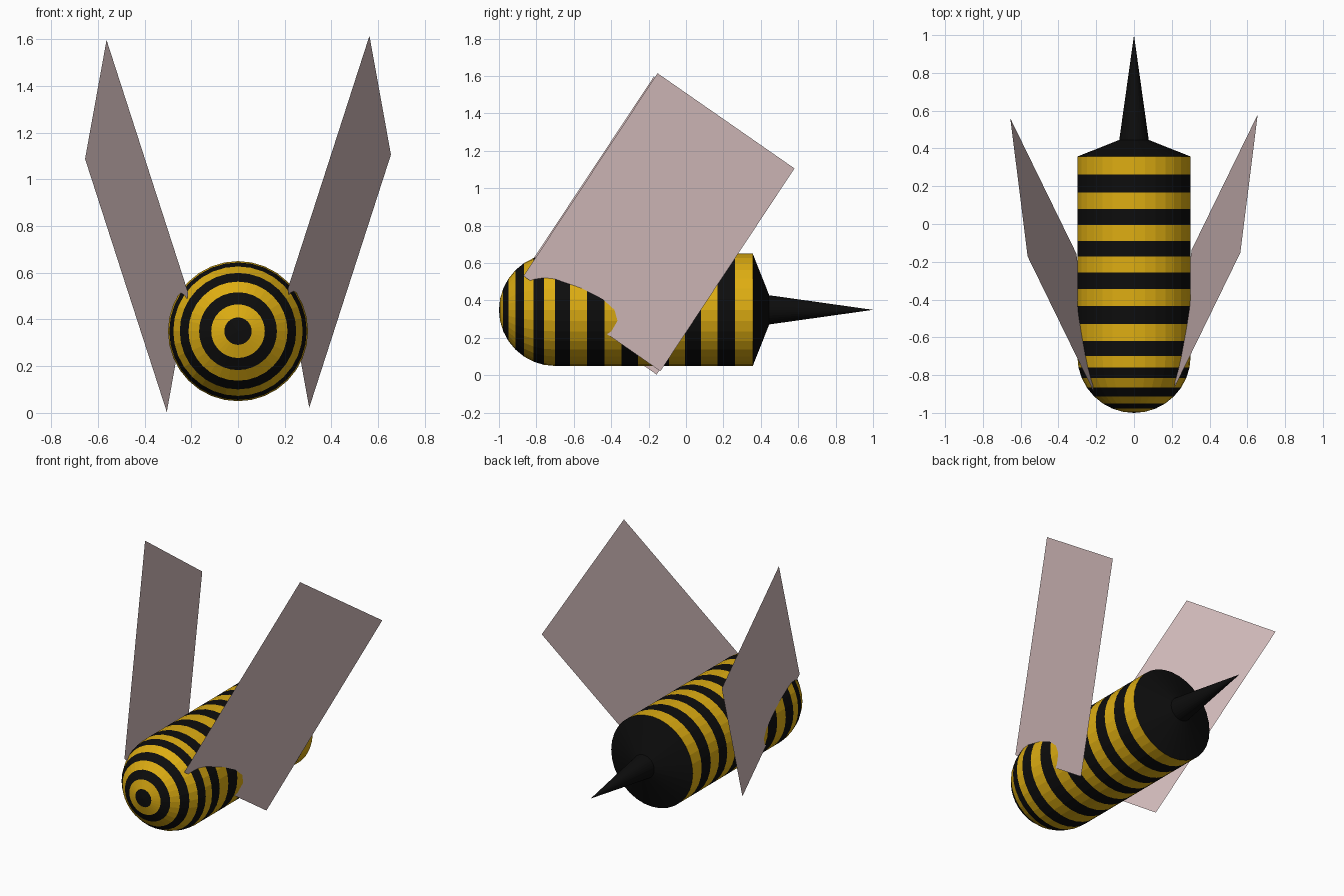
import bpy, bmesh, math
from mathutils import Vector

if "Cube" in bpy.data.objects:
    bpy.data.objects.remove(bpy.data.objects["Cube"])

SIDES, RADIUS, AXIS_Z = 32, 0.30, 0.35


def material(name, rgb):
    m = bpy.data.materials.new(name)
    m.diffuse_color = (*rgb, 1)
    m.use_nodes = True
    m.node_tree.nodes["Principled BSDF"].inputs["Base Color"].default_value = m.diffuse_color
    return m


black = material("black", (0.004, 0.004, 0.004))
yellow = material("golden yellow", (0.73, 0.42, 0.006))
pink = material("pale pink", (0.68, 0.52, 0.52))


def finish(name, bm, mats):
    mesh = bpy.data.meshes.new(name)
    bm.to_mesh(mesh)
    bm.free()
    for m in mats:
        mesh.materials.append(m)
    obj = bpy.data.objects.new(name, mesh)
    bpy.context.collection.objects.link(obj)
    return obj


def lathe(name, profile, mats, striped=False):
    """Revolve (y, radius) points around the body axis; stripes alternate per ring."""
    bm = bmesh.new()
    rings = []
    for y, r in profile:
        n = SIDES if r > 0 else 1
        rings.append([bm.verts.new((r * math.sin(2 * math.pi * i / SIDES), y,
                                    AXIS_Z + r * math.cos(2 * math.pi * i / SIDES)))
                      for i in range(n)])
    for k, (a, b) in enumerate(zip(rings, rings[1:])):
        for i in range(SIDES):
            j = (i + 1) % SIDES
            corners = [a[i % len(a)], a[j % len(a)], b[j % len(b)], b[i % len(b)]]
            face = bm.faces.new(list(dict.fromkeys(corners)))
            face.material_index = k % 2 if striped else 0
    bmesh.ops.recalc_face_normals(bm, faces=bm.faces)
    return finish(name, bm, mats)


# Striped body: domed head of eight rings, then twelve bands
dome = [(-0.70 - RADIUS * math.cos(math.radians(11.25 * k)),
         RADIUS * math.sin(math.radians(11.25 * k))) for k in range(9)]
bands = [-0.62, -0.53, -0.435, -0.345, -0.257, -0.172, -0.09,
         -0.005, 0.08, 0.168, 0.263, 0.357]
lathe("striped_body", dome + [(y, RADIUS) for y in bands], [black, yellow], True)

# Tail cap and stinger
lathe("tail_cap", [(0.357, RADIUS), (0.445, 0.078)], [black])
lathe("stinger", [(0.445, 0.078), (1.0, 0.0)], [black])


# Wings: flat rectangles, the left one set slightly lower and further forward
def wing(name, side, shift):
    low = Vector((0.305, -0.137, 0.022))
    back = Vector((0.655, 0.58, 1.106))
    top = Vector((0.563, -0.152, 1.615))
    bm = bmesh.new()
    corners = [low, back, top, low + top - back]
    verts = [bm.verts.new((side * c.x, c.y + shift[0], c.z + shift[1])) for c in corners]
    bm.faces.new(verts if side > 0 else verts[::-1])
    finish(name, bm, [pink])


wing("right_wing", 1, (0, 0))
wing("left_wing", -1, (-0.02, -0.018))
